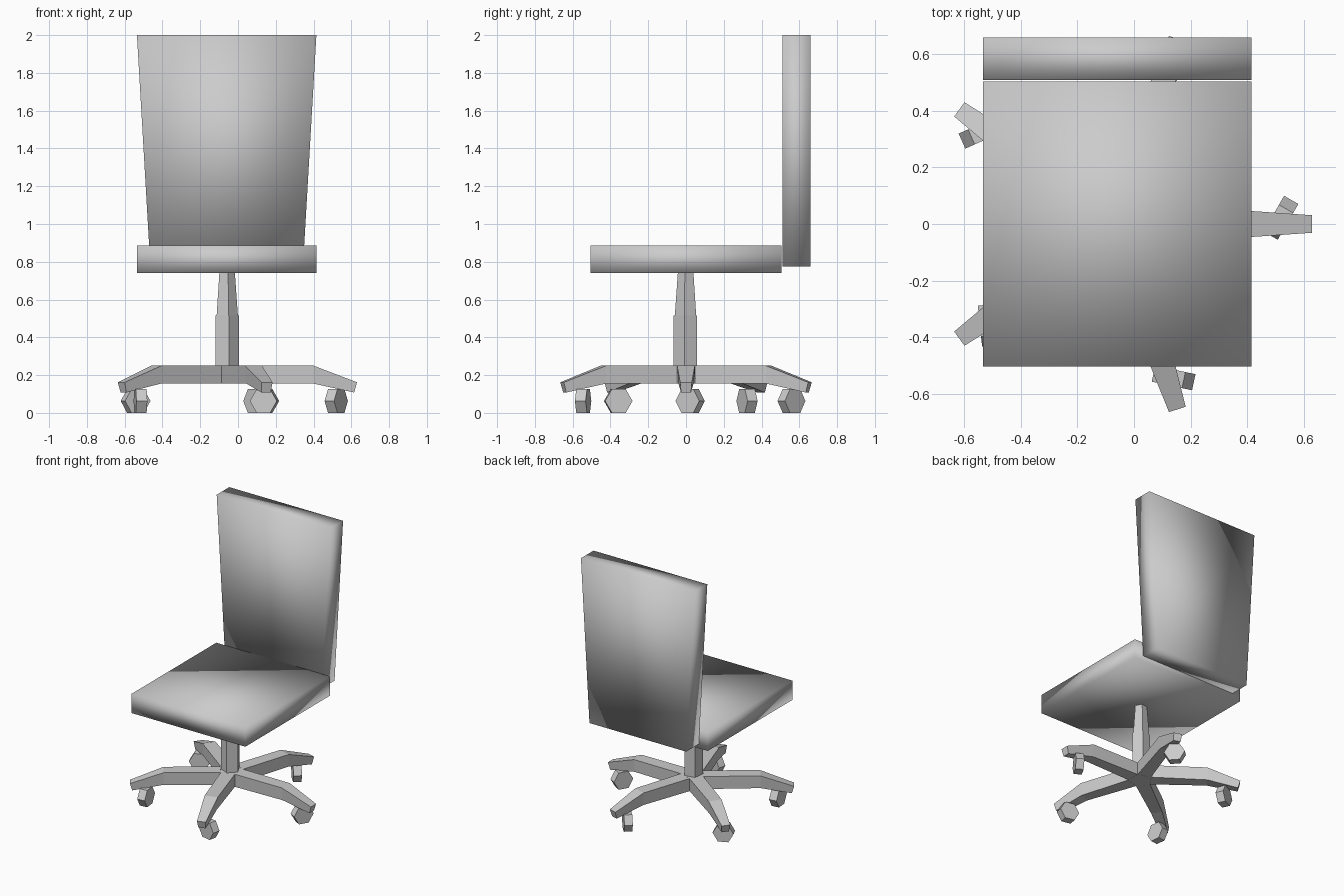
import bpy, math
from mathutils import Matrix, Vector

if "Cube" in bpy.data.objects:
    bpy.data.objects.remove(bpy.data.objects["Cube"])

CX = -0.06  # axis of the column and star base

grey = bpy.data.materials.new("plain grey")
grey.diffuse_color = (0.6, 0.6, 0.6, 1)
grey.use_nodes = True
grey.node_tree.nodes["Principled BSDF"].inputs["Base Color"].default_value = grey.diffuse_color


def make(name, verts, faces, smooth=False):
    me = bpy.data.meshes.new(name)
    me.from_pydata(verts, [], faces)
    me.materials.append(grey)
    for p in me.polygons:
        p.use_smooth = smooth
    ob = bpy.data.objects.new(name, me)
    bpy.context.collection.objects.link(ob)
    return ob


def loft(name, rings, smooth=False):
    """Skin a list of equal-sized rings and cap both ends."""
    n = len(rings[0])
    verts = [Vector(v) for r in rings for v in r]
    faces = [tuple(range(n))[::-1],
             tuple(range((len(rings) - 1) * n, len(rings) * n))]
    for k in range(len(rings) - 1):
        for i in range(n):
            j = (i + 1) % n
            faces.append((k * n + i, k * n + j, (k + 1) * n + j, (k + 1) * n + i))
    return make(name, verts, faces, smooth)


def rect(x0, x1, y0, y1, z):
    return [(x0, y0, z), (x1, y0, z), (x1, y1, z), (x0, y1, z)]


def ngon(n, r, z, start):
    return [(CX + r * math.cos(math.radians(start + 360 * i / n)),
             r * math.sin(math.radians(start + 360 * i / n)), z) for i in range(n)]


# Soft-shaded cushions
loft("seat", [rect(-0.535, 0.415, -0.505, 0.505, 0.74),
              rect(-0.535, 0.415, -0.505, 0.505, 0.885)], True)
loft("backrest", [rect(-0.464, 0.344, 0.51, 0.66, 0.775),
                  rect(-0.535, 0.415, 0.51, 0.66, 2.0)], True)

# Five-sided gas column in two stages
loft("lower_column", [ngon(5, 0.066, 0.25, -8), ngon(5, 0.066, 0.515, -8)])
loft("upper_column", [ngon(5, 0.060, 0.515, -8), ngon(5, 0.044, 0.74, -8)])

# Star base hub
loft("hub", [ngon(5, 0.085, 0.155, 36), ngon(5, 0.085, 0.25, 36)])


def leg_ring(xb, zb, wb, xt, zt, wt):
    return [(xb, -wb, zb), (xb, wb, zb), (xt, wt, zt), (xt, -wt, zt)]


for i in range(5):
    spin = Matrix.Translation((CX, 0, 0)) @ Matrix.Rotation(math.radians(72 * i), 4, 'Z')

    # Leg: level, then bent down toward the tip
    leg = loft(f"leg_{i + 1}", [
        leg_ring(0.069, 0.155, 0.05, 0.069, 0.25, 0.05),
        leg_ring(0.46, 0.155, 0.04, 0.46, 0.25, 0.047),
        leg_ring(0.675, 0.108, 0.026, 0.69, 0.162, 0.031)])
    leg.data.transform(spin)

    # Hexagonal caster wheel, swivelled under the leg
    def wheel_ring(y):
        return [(0.073 * math.cos(math.radians(-60 * k)), y,
                 0.063 + 0.073 * math.sin(math.radians(-60 * k))) for k in range(6)]
    wheel = loft(f"caster_{i + 1}", [wheel_ring(-0.029), wheel_ring(0.029)])
    wheel.data.transform(spin @ Matrix.Translation((0.58, 0.022, 0))
                         @ Matrix.Rotation(math.radians(60), 4, 'Z'))
